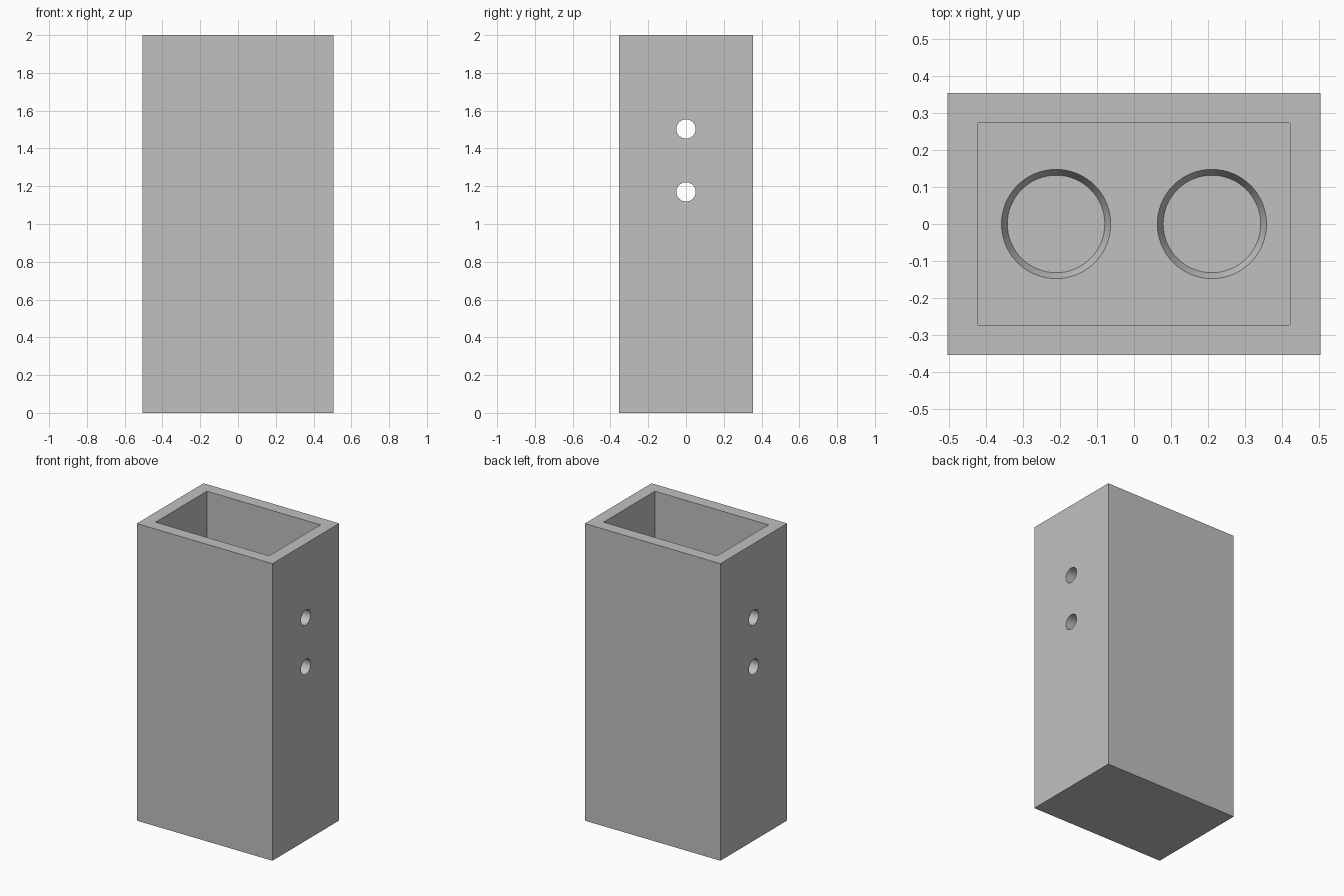
import bpy, math

if "Cube" in bpy.data.objects:
    bpy.data.objects.remove(bpy.data.objects["Cube"])

# Single plain material
grey = bpy.data.materials.new("light_grey")
grey.diffuse_color = (0.53, 0.53, 0.53, 1)
grey.use_nodes = True
grey.node_tree.nodes["Principled BSDF"].inputs["Base Color"].default_value = grey.diffuse_color

WIDTH, DEPTH, HEIGHT = 1.01, 0.71, 2.0
WALL = 0.082
FLOOR = 0.082
POCKET = 0.033


def box(name, sx, sy, z0, z1):
    bpy.ops.mesh.primitive_cube_add(size=1, location=(0, 0, (z0 + z1) / 2))
    ob = bpy.context.object
    ob.name = name
    ob.scale = (sx, sy, z1 - z0)
    bpy.ops.object.transform_apply(location=True, rotation=False, scale=True)
    return ob


def cut(target, cutter):
    mod = target.modifiers.new(cutter.name, 'BOOLEAN')
    mod.operation = 'DIFFERENCE'
    mod.solver = 'EXACT'
    mod.object = cutter
    bpy.context.view_layer.objects.active = target
    bpy.ops.object.modifier_apply(modifier=mod.name)
    bpy.data.objects.remove(cutter, do_unlink=True)


# Outer body, hollowed from the top
body = box("holder_body", WIDTH, DEPTH, 0, HEIGHT)
body.data.materials.append(grey)
cut(body, box("cavity", WIDTH - 2 * WALL, DEPTH - 2 * WALL, FLOOR, HEIGHT + 0.2))

# Two tapered round pockets in the floor, continued a little above it
for x in (-0.211, 0.211):
    bpy.ops.mesh.primitive_cone_add(
        vertices=64, radius1=0.132, radius2=0.164, depth=2 * POCKET,
        location=(x, 0, FLOOR))
    cutter = bpy.context.object
    cutter.name = "pocket"
    cut(body, cutter)

# Two round holes through both side walls
for z in (1.17, 1.503):
    bpy.ops.mesh.primitive_cylinder_add(
        vertices=48, radius=0.051, depth=1.4,
        location=(0, 0, z), rotation=(0, math.pi / 2, 0))
    cutter = bpy.context.object
    cutter.name = "side_hole"
    cut(body, cutter)

# Smooth the round surfaces, keep the edges crisp
bpy.ops.object.select_all(action='DESELECT')
body.select_set(True)
bpy.context.view_layer.objects.active = body
bpy.ops.object.shade_smooth_by_angle(angle=math.radians(25))
